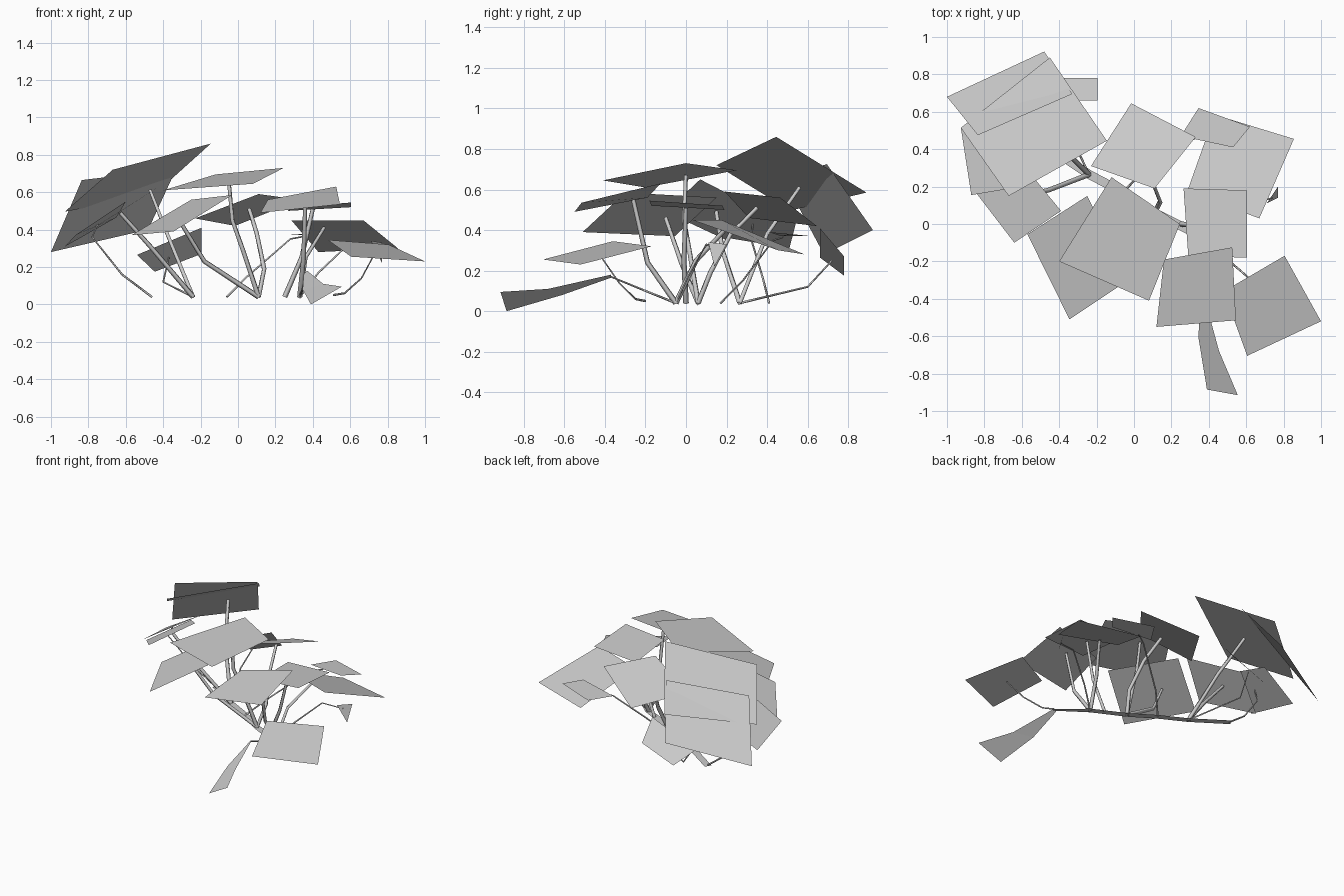
import bpy

def mesh_object(name, verts, faces):
    me = bpy.data.meshes.new(name)
    me.from_pydata(verts, [], faces)
    me.update()
    ob = bpy.data.objects.new(name, me)
    bpy.context.collection.objects.link(ob)
    return ob

def leaf(name, *corners):
    return mesh_object(name, corners, [tuple(range(len(corners)))])

def stalk(name, points, r0=0.014, r1=0.011):
    # four sided tapering tube along a few points
    cu = bpy.data.curves.new(name, 'CURVE')
    cu.dimensions = '3D'
    cu.bevel_depth = 1.0
    cu.bevel_resolution = 0
    sp = cu.splines.new('POLY')
    sp.points.add(len(points) - 1)
    for i, p in enumerate(points):
        t = i / (len(points) - 1)
        sp.points[i].co = (*p, 1)
        sp.points[i].radius = r0 + (r1 - r0) * t
    ob = bpy.data.objects.new(name, cu)
    bpy.context.collection.objects.link(ob)

# left group of leaves
leaf("leaf_left_top", (-.145, .445, .86), (-.67, .15, .72), (-.926, .514, .496), (-.45, .89, .585))
leaf("leaf_left_steep", (-1, .68, .28), (-.48, .922, .40), (-.33, .695, .725), (-.835, .475, .665))
leaf("leaf_left_small", (-.195, .66, .41), (-.195, .78, .27), (-.445, .78, .175), (-.54, .66, .265))
leaf("leaf_left_outer", (-.87, .155, .37), (-.925, .51, .31), (-.65, .55, .465), (-.60, .20, .55))
leaf("leaf_left_inner", (-.64, -.10, .49), (-.39, .07, .65), (-.62, .35, .505), (-.87, .20, .35))

# middle leaves
leaf("leaf_mid_low", (-.57, -.055, .37), (-.345, -.51, .39), (-.03, -.30, .585), (-.25, .15, .56))
leaf("leaf_mid_top", (-.12, .25, .695), (.245, 0, .73), (.08, -.41, .645), (-.40, -.20, .61))
leaf("leaf_mid_back", (.11, .19, .59), (.33, .465, .56), (-.015, .645, .42), (-.23, .31, .46))

# right group of leaves
leaf("leaf_right_mid", (.265, .19, .50), (.605, .18, .52), (.605, -.18, .545), (.29, -.17, .52))
leaf("leaf_right_front", (.16, -.19, .56), (.525, -.125, .63), (.545, -.515, .535), (.12, -.55, .49))
leaf("leaf_right_low", (.805, -.17, .32), (1, -.52, .23), (.605, -.705, .255), (.48, -.36, .345))
leaf("leaf_right_back", (.285, .175, .45), (.67, .03, .45), (.855, .455, .30), (.43, .585, .28))
leaf("leaf_right_upper", (.25, .47, .37), (.345, .62, .37), (.62, .52, .38), (.53, .41, .39))
leaf("leaf_right_tiny", (.71, .11, .34), (.77, .14, .22), (.77, .20, .33))

# drooping front leaf, bent across the middle
mesh_object("leaf_front_droop",
            [(.352, -.37, .165), (.37, -.37, .18), (.345, -.61, .08), (.455, -.68, .11),
             (.39, -.885, 0), (.555, -.915, .095)],
            [(0, 2, 3, 1), (2, 4, 5, 3)])

# creeping root stem: a flat ribbon just above the ground
path = [(-.47, .42), (-.24, .265), (-.06, .17), (.11, .06), (.33, -.05), (.52, -.20)]
verts = []
for i, (x, y) in enumerate(path):
    w = .4 if i == len(path) - 1 else 1
    verts += [(x - .013*w, y - .02*w, .04), (x + .013*w, y + .02*w, .04)]
mesh_object("root_stem", verts, [(2*i, 2*i+2, 2*i+3, 2*i+1) for i in range(len(path) - 1)])

# leaf stalks, each starting at a node of the root stem
a, b, c, d, e, f = (-.46, .41, .04), (-.24, .265, .04), (-.06, .17, .04), (.11, .06, .04), (.25, .0, .04), (.33, -.05, .04)
stalks = [
    [b, (-.38, .40, .38), (-.47, .56, .61)],
    [b, (-.46, .18, .30), (-.63, .15, .49)],
    [d, (.03, .02, .28), (-.03, -.01, .45), (-.05, 0, .67)],
    [d, (.14, .12, .19), (.10, .22, .38), (.06, .35, .51)],
    [d, (-.18, -.02, .23), (-.32, -.1, .46)],
    [e, (.34, -.01, .25), (.40, 0, .51)],
    [f, (.35, -.19, .24), (.36, -.26, .55)],
    [f, (.36, .05, .25), (.46, .20, .41)],
]
for p in stalks:
    stalk("leaf_stalk", p)
thin = [
    [a, (-.62, .38, .16), (-.78, .32, .36), (-.75, .33, .43)],
    [b, (-.40, .60, .12), (-.37, .72, .25)],
    [c, (.05, .28, .15), (.28, .43, .35), (.36, .48, .365)],
    [f, (.35, -.20, .10), (.36, -.37, .17)],
    [f, (.43, .01, .17), (.60, .10, .33), (.74, .14, .31)],
    [(.51, -.20, .05), (.57, -.25, .06), (.66, -.33, .14), (.73, -.42, .27)],
]
for p in thin:
    stalk("thin_stalk", p, .006, .004)
